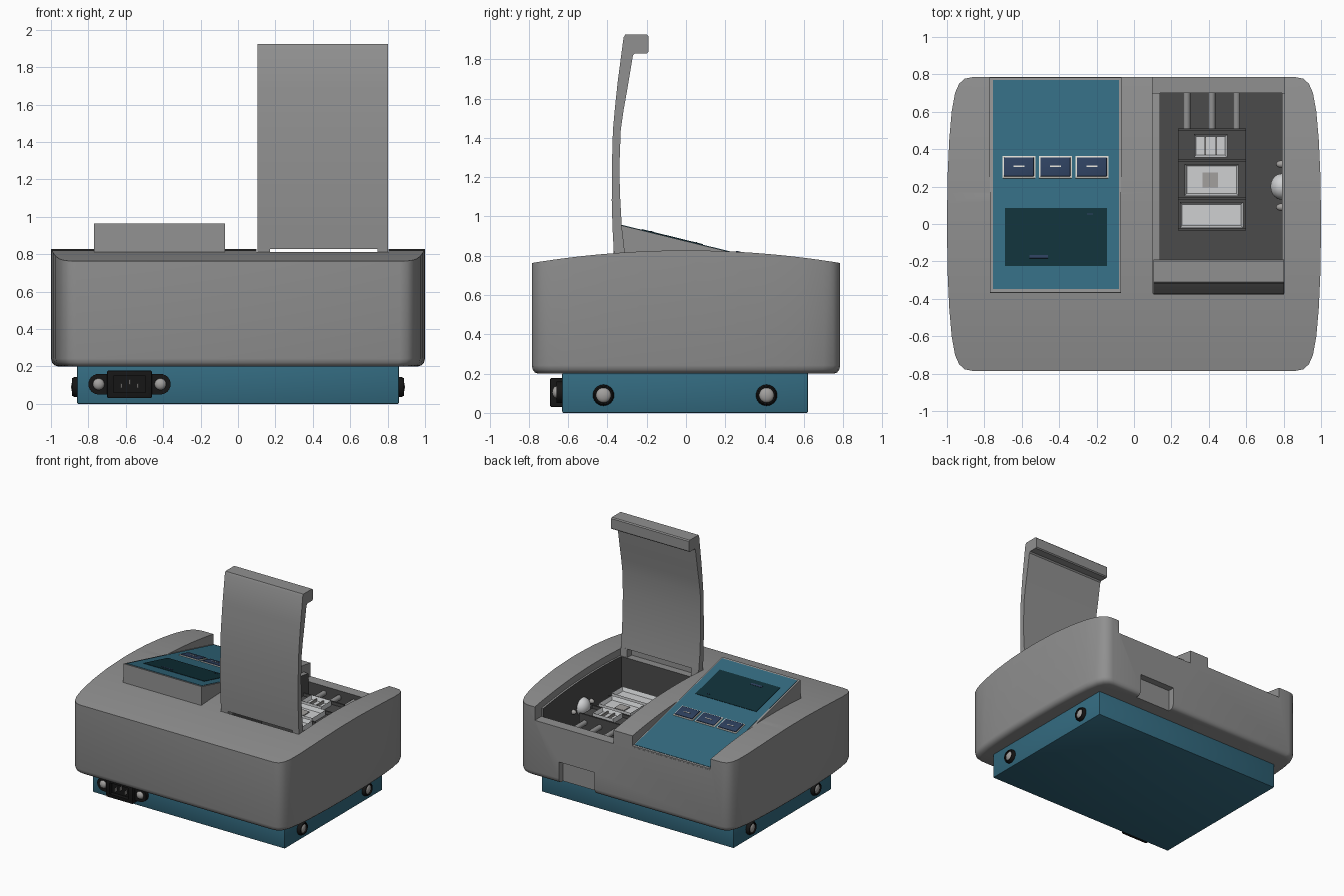
import bpy, bmesh, math
from mathutils import Matrix, Vector

if "Cube" in bpy.data.objects:
    bpy.data.objects.remove(bpy.data.objects["Cube"])


def material(name, *rgb):
    m = bpy.data.materials.new(name)
    m.use_nodes = True
    m.diffuse_color = (*rgb, 1)
    m.node_tree.nodes["Principled BSDF"].inputs["Base Color"].default_value = (*rgb, 1)
    return m


GREY = material("shell grey", .28, .28, .28)
TEAL = material("teal", .033, .145, .215)
SCREEN = material("screen dark teal", .005, .03, .04)
DARK = material("chamber dark grey", .07, .07, .07)
BLACK = material("connector black", .008, .008, .008)
WHITE = material("tray white", .62, .63, .64)
NAVY = material("button navy", .026, .05, .11)
IVORY = material("button trim", .72, .70, .64)
STEEL = material("screw steel", .36, .35, .34)


def finish(name, bm, mat):
    bmesh.ops.recalc_face_normals(bm, faces=bm.faces)
    me = bpy.data.meshes.new(name)
    bm.to_mesh(me)
    bm.free()
    me.materials.append(mat)
    ob = bpy.data.objects.new(name, me)
    bpy.context.scene.collection.objects.link(ob)
    return ob


def box(name, x, y, z, mat, bevel=0, matrix=None):
    """Box from (min, max) ranges, optionally bevelled and transformed."""
    bm = bmesh.new()
    bmesh.ops.create_cube(bm, size=1)
    for v in bm.verts:
        v.co = [(r[0] + r[1]) / 2 + c * (r[1] - r[0]) for r, c in zip((x, y, z), v.co)]
    if bevel:
        bmesh.ops.bevel(bm, geom=bm.edges[:], offset=bevel, segments=2,
                        profile=.5, affect='EDGES')
    if matrix:
        bm.transform(matrix)
    return finish(name, bm, mat)


def prism(name, pts, x, mat):
    """Extrude a (y, z) profile along x."""
    bm = bmesh.new()
    ends = [[bm.verts.new((xx, *p)) for p in pts] for xx in x]
    for e in ends:
        bm.faces.new(e)
    n = len(pts)
    for i in range(n):
        j = (i + 1) % n
        bm.faces.new((ends[0][i], ends[0][j], ends[1][j], ends[1][i]))
    return finish(name, bm, mat)


def lathe(name, prof, origin, direction, mat, n=24):
    """Turn a (radius, height) profile around a direction."""
    rot = Vector((0, 0, 1)).rotation_difference(Vector(direction)).to_matrix().to_4x4()
    bm = bmesh.new()
    rings = [[bm.verts.new((r * math.cos(t * math.tau / n), r * math.sin(t * math.tau / n), h))
              for t in range(n)] for r, h in prof]
    for a, b in zip(rings, rings[1:]):
        for i in range(n):
            bm.faces.new((a[i], a[(i + 1) % n], b[(i + 1) % n], b[i]))
    bm.faces.new(rings[0])
    bm.faces.new(rings[-1])
    bm.transform(Matrix.Translation(origin) @ rot)
    return finish(name, bm, mat)


def cut(target, cutter, op='DIFFERENCE'):
    m = target.modifiers.new("cut", 'BOOLEAN')
    m.object, m.operation, m.solver = cutter, op, 'EXACT'
    m.material_mode = 'TRANSFER'
    bpy.context.view_layer.objects.active = target
    bpy.ops.object.modifier_apply(modifier=m.name)
    bpy.data.objects.remove(cutter)


def arch(y):
    return .827 - .064 * (y / .785) ** 2


def slope(y):
    return .95 - .245 * (y + .31)


def steps(a, b, n):
    return [a + (b - a) * i / n for i in range(n + 1)]


# Shell: rounded outline, softened bottom edge, arched top
quarter = [(1, 0), (.997, .25), (.988, .45), (.975, .6), (.957, .7),
           (.935, .75), (.905, .777), (.865, .785)]
half = quarter + [(-x, y) for x, y in reversed(quarter)]
outline = half + [(-x, -y) for x, y in half[1:-1]]
bm = bmesh.new()
rings = [[bm.verts.new((x * s, y * s, z)) for x, y in outline]
         for z, s in ((.2, .962), (.206, .98), (.22, .994), (.242, 1), (1, 1))]
for a, b in zip(rings, rings[1:]):
    for i in range(len(outline)):
        j = (i + 1) % len(outline)
        bm.faces.new((a[i], a[j], b[j], b[i]))
bm.faces.new(rings[0])
bm.faces.new(rings[-1])
shell = finish("shell", bm, GREY)
cut(shell, prism("arch_cutter", [(y, arch(y)) for y in steps(-.9, .9, 32)] + [(.9, .1), (-.9, .1)],
                 (-1.1, 1.1), GREY), 'INTERSECT')

# Openings: console slope, lid seat, chamber, rear niche
PX = (-.77, -.07)
cut(shell, prism("slope_cutter", [(-.3, slope(-.3) - .01), (.9, slope(.9) - .01), (.9, 1.2), (-.3, 1.2)],
                 PX, GREY))
cut(shell, prism("seat_cutter", [(y, arch(y) - .055) for y in steps(-.37, .7, 14)]
                 + [(.7, .655), (.9, .655), (.9, 1), (-.37, 1)], (.1, .805), GREY))
cut(shell, box("chamber_cutter", (.14, .79), (-.3, .7), (.4, 1), DARK))
cut(shell, box("niche_cutter", (.27, .59), (.73, .9), (.1, .375), GREY))

# Base
box("base", (-.86, .86), (-.63, .62), (0, .205), TEAL, .006)

# Sloped console and its plates
prism("console", [(-.372, .75), (-.365, slope(-.365)), (.784, slope(.784)), (.784, .6), (.2, .6)], PX, GREY)
tilt = Matrix.Translation((0, 0, slope(0))) @ Matrix.Rotation(math.atan(-.245), 4, 'X')
stretch = 1 / math.cos(math.atan(.245))


def plate(name, x, y, lo, hi, mat):
    return box(name, x, (y[0] * stretch, y[1] * stretch), (lo, hi), mat, 0, tilt)


plate("console_face", (-.755, -.08), (-.348, .77), -.002, .003, TEAL)
plate("screen", (-.69, -.145), (-.225, .085), .001, .006, SCREEN)
plate("screen_mark", (-.56, -.46), (-.185, -.168), .005, .008, NAVY)
plate("cursor", (-.25, -.22), (.049, .053), .005, .008, NAVY)
for i in range(3):
    c = -.615 + i * .195
    for part, w, h, top, mat in (("button_trim", .089, .06, .008, IVORY), ("button", .08, .051, .014, NAVY)):
        box(f"{part}_{i + 1}", (c - w, c + w), ((.303 - h) * stretch, (.303 + h) * stretch),
            (0, top), mat, .004, tilt)
    plate(f"button_mark_{i + 1}", (c - .03, c + .03), (.302, .308), .012, .016, IVORY)

# Open lid with lip, standing on two hinge legs
outer = [(-.31, 1.925), (-.318, 1.91), (-.347, 1.69), (-.36, 1.57), (-.372, 1.44),
         (-.377, 1.26), (-.378, 1.08), (-.374, .94), (-.368, .828)]
inner = [(-.313, .828), (-.327, .95), (-.337, 1.13), (-.338, 1.28), (-.332, 1.44),
         (-.318, 1.54), (-.3, 1.64), (-.27, 1.82), (-.26, 1.83)]
lip = [(-.198, 1.83), (-.19, 1.838), (-.19, 1.917), (-.198, 1.925)]
prism("lid", outer + inner + lip, (.105, .803), GREY)
for side, x in (("right", (.105, .17)), ("left", (.745, .803))):
    prism(f"hinge_leg_{side}", [(-.368, .83), (-.365, .74), (-.305, .74), (-.313, .83)], x, GREY)

# Chamber contents: dark block, white trays, tubes, wall knob
box("tray_block", (.235, .6), (-.035, .51), (.4, .64), DARK)
for i, y in enumerate((-.035, .13, .335, .498)):
    box(f"tray_rib_{i + 1}", (.235, .6), (y, y + .012), (.64, .665), DARK)
trays = [((.245, .585), (-.022, .118)), ((.27, .56), (.15, .322)), ((.32, .5), (.355, .48))]
for i, (x, y) in enumerate(trays):
    bm = bmesh.new()
    bmesh.ops.create_cube(bm, size=1)
    for v in bm.verts:
        v.co = [(r[0] + r[1]) / 2 + c * (r[1] - r[0]) for r, c in zip((x, y, (.62, .68)), v.co)]
    top = max(bm.faces, key=lambda f: f.calc_center_median().z)
    bmesh.ops.inset_region(bm, faces=[top], thickness=.018)
    bmesh.ops.translate(bm, verts=top.verts[:], vec=(0, 0, -.03))
    finish(f"tray_{i + 1}", bm, WHITE)
box("tray_window", (.365, .45), (.195, .275), (.645, .657), STEEL)
for x in (.38, .44):
    box("tray_divider", (x - .004, x + .004), (.37, .465), (.64, .67), STEEL)
for i in range(3):
    lathe(f"tube_{i + 1}", [(.02, 0), (.02, .2)], (.282 + i * .133, .505, .6), (0, 1, 0), GREY, 16)
dome = [(math.cos(a), math.sin(a)) for a in steps(0, 1.5, 7)]
lathe("wall_knob", [(.07 * r, .06 * h) for r, h in dome], (.79, .2, .55), (-1, 0, 0), WHITE)
for y in (.09, .32):
    lathe("knob_stud", [(.02 * r, .03 * h) for r, h in dome], (.79, y, .55), (-1, 0, 0), STEEL, 12)

# Side screws in dark cups
for s in (-1, 1):
    for y in (-.42, .41):
        at = (s * .86, y, .09)
        lathe("screw_cup", [(.054, -.005), (.054, .012), (.046, .028), (.039, .028), (.039, .012)],
              at, (s, 0, 0), BLACK)
        lathe("screw_head", [(.038 * r, .012 + .02 * h) for r, h in dome], at, (s, 0, 0), STEEL)

# Front power inlet with ears, screws, socket and pins
CX, CZ = -.58, .105
box("inlet_flange", (CX - .165, CX + .165), (-.66, -.625), (CZ - .055, CZ + .055), BLACK)
inlet = box("inlet_body", (CX - .12, CX + .12), (-.692, -.625), (.03, .178), BLACK, .008)
cut(inlet, box("socket_cutter", (CX - .085, CX + .085), (-.8, -.65), (.06, .15), BLACK))
for s in (-1, 1):
    at = (CX + s * .165, -.625, CZ)
    lathe("inlet_ear", [(.055, 0), (.055, .035)], at, (0, -1, 0), BLACK)
    lathe("inlet_screw", [(.031 * r, .034 + .022 * h) for r, h in dome], at, (0, -1, 0), STEEL)
for dx, dz in ((-.045, -.008), (0, .012), (.045, -.008)):
    box("inlet_pin", (CX + dx - .004, CX + dx + .004), (-.685, -.645),
        (CZ + dz - .013, CZ + dz + .013), STEEL)

# Smooth curved surfaces, keep hard edges
bpy.ops.object.select_all(action='DESELECT')
for ob in bpy.context.scene.objects:
    if ob.type == 'MESH':
        ob.select_set(True)
        bpy.context.view_layer.objects.active = ob
bpy.ops.object.shade_smooth_by_angle(angle=math.radians(35))
